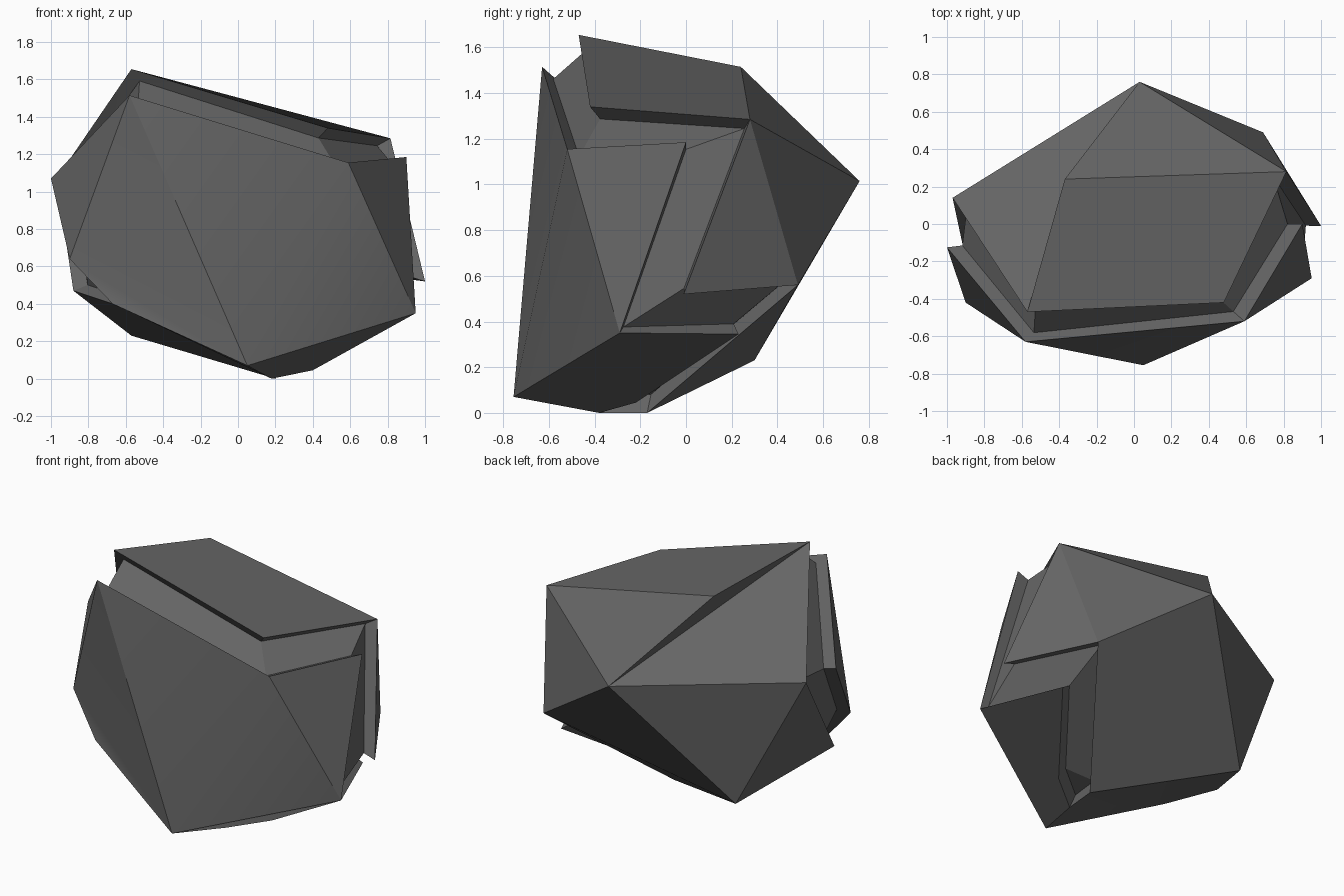
import bpy, bmesh, math
from mathutils import Vector

if "Cube" in bpy.data.objects:
    bpy.data.objects.remove(bpy.data.objects["Cube"])

# Corner points of the boulder's outer plates, one letter each
P = {
    # front slab
    'A': (-0.58, -0.63, 1.515), 'B': (0.59, -0.52, 1.155), 'C': (0.95, -0.29, 0.35),
    'D': (0.05, -0.755, 0.07), 'E': (-0.90, -0.42, 0.64), 'F': (-1.0, -0.125, 1.07),
    'H': (0.90, 0.0, 1.185), 'Q': (-0.67, -0.52, 0.40),
    # underside
    'W': (0.745, 0.23, 0.345), 'S': (0.40, -0.22, 0.045), 'V': (0.18, -0.38, 0.0),
    'R': (0.20, -0.17, 0.0), 'G': (-0.88, -0.28, 0.47), 'P': (-0.57, 0.30, 0.23),
    # top and back slab
    'a': (-0.57, -0.47, 1.655), 'b': (0.48, -0.42, 1.34), 'c': (0.815, 0.28, 1.285),
    'd': (-0.37, 0.24, 1.515), 'K': (0.03, 0.76, 1.015), 'L': (-0.97, 0.14, 1.07),
    'M': (0.69, 0.49, 0.56), 'N': (1.0, -0.01, 0.52),
}
PLATES = ("ABD BCD BHC AED EQD AFE DCWSV QDVR QRPG "
          "abcd dcK adK aKL cKM cMN MKPR KLP LGP").split()
# The crack runs round the rock; its rim and its sunken floor strips
RIM = "QEFABHCWSVRMNcbaLG"
FLOOR = "QEG EFLG FAaL ABba BHcb HCNc CWMN WSRM SVR".split()
CENTRE = Vector((0, 0, 0.83))
DEPTH = 0.085

bm = bmesh.new()
outer = {k: bm.verts.new(p) for k, p in P.items()}
# crack bottom lies below the rim, towards the middle of the rock
inner = {}
for k in RIM:
    p = Vector(P[k])
    depth = 0.06 if k == 'C' else DEPTH
    inner[k] = bm.verts.new(p + (CENTRE - p).normalized() * depth)

for f in PLATES:
    bm.faces.new([outer[k] for k in f])
for f in FLOOR:
    bm.faces.new([inner[k] for k in f])
for i, k in enumerate(RIM):          # crack walls
    n = RIM[(i + 1) % len(RIM)]
    bm.faces.new((outer[k], outer[n], inner[n], inner[k]))

bmesh.ops.recalc_face_normals(bm, faces=bm.faces)
mesh = bpy.data.meshes.new("cracked_boulder")
bm.to_mesh(mesh)
bm.free()

rock = bpy.data.objects.new("cracked_boulder", mesh)
bpy.context.collection.objects.link(rock)

stone = bpy.data.materials.new("dark grey stone")
stone.diffuse_color = (0.13, 0.13, 0.13, 1)
stone.use_nodes = True
stone.node_tree.nodes["Principled BSDF"].inputs["Base Color"].default_value = stone.diffuse_color
mesh.materials.append(stone)

bpy.context.view_layer.objects.active = rock
rock.select_set(True)
bpy.ops.object.shade_smooth_by_angle(angle=math.radians(25))
